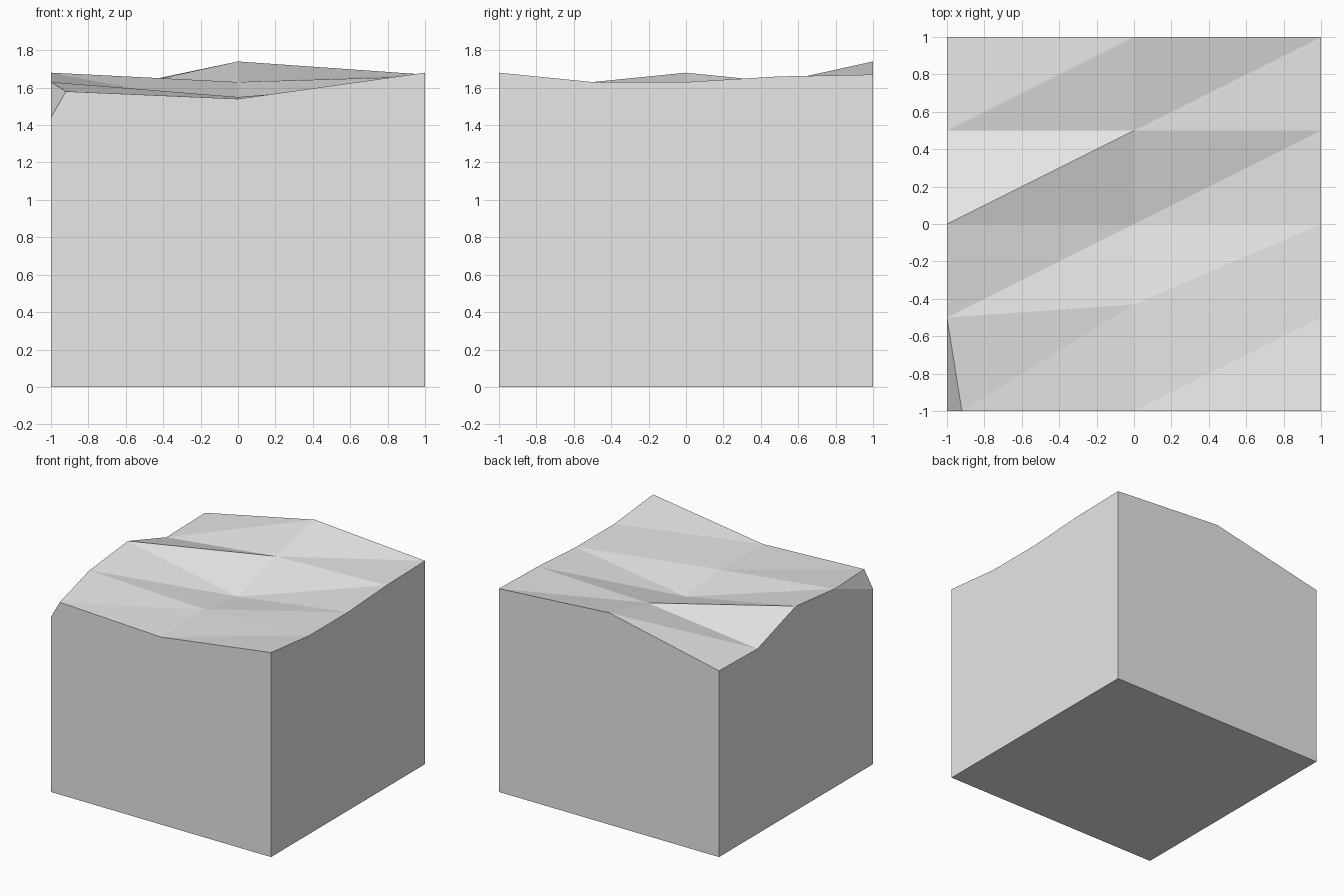
import bpy
import bmesh

cube = bpy.data.objects.get("Cube")
if cube:
    bpy.data.objects.remove(cube, do_unlink=True)

# One plain stone grey
stone = bpy.data.materials.new("stone_grey")
grey = (0.8, 0.8, 0.8, 1.0)
stone.diffuse_color = grey
stone.use_nodes = True
stone.node_tree.nodes["Principled BSDF"].inputs["Base Color"].default_value = grey

# Heights of the uneven top, one row per step from front to back
heights = [
    (1.58, 1.54, 1.68),
    (1.63, 1.55, 1.63),
    (1.68, 1.49, 1.63),
    (1.52, 1.63, 1.66),
    (1.53, 1.74, 1.67),
]

bm = bmesh.new()
grid = [[bm.verts.new((i - 1, j / 2 - 1, z)) for i, z in enumerate(row)]
        for j, row in enumerate(heights)]
grid[0][0].co.x = -0.92   # top of the chipped corner
grid[1][1].co.y = -0.43   # slightly shifted hollow

# Top surface, each cell split along the same diagonal
for near, far in zip(grid, grid[1:]):
    for i in range(2):
        bm.faces.new((near[i], near[i + 1], far[i + 1]))
        bm.faces.new((near[i], far[i + 1], far[i]))

# Chipped front corner
corner = bm.verts.new((-1, -1, 1.44))
bm.faces.new((corner, grid[0][0], grid[1][0]))

# Side walls dropped from the rim, then the flat base
rim = [e for e in bm.edges if e.is_boundary]
skirt = bmesh.ops.extrude_edge_only(bm, edges=rim)["geom"]
for v in skirt:
    if isinstance(v, bmesh.types.BMVert):
        v.co.z = 0
base_edges = [e for e in bm.edges if e.is_boundary]
bmesh.ops.contextual_create(bm, geom=base_edges)
bmesh.ops.recalc_face_normals(bm, faces=bm.faces[:])

mesh = bpy.data.meshes.new("rock_block")
bm.to_mesh(mesh)
bm.free()
mesh.materials.append(stone)
block = bpy.data.objects.new("rock_block", mesh)
bpy.context.collection.objects.link(block)
